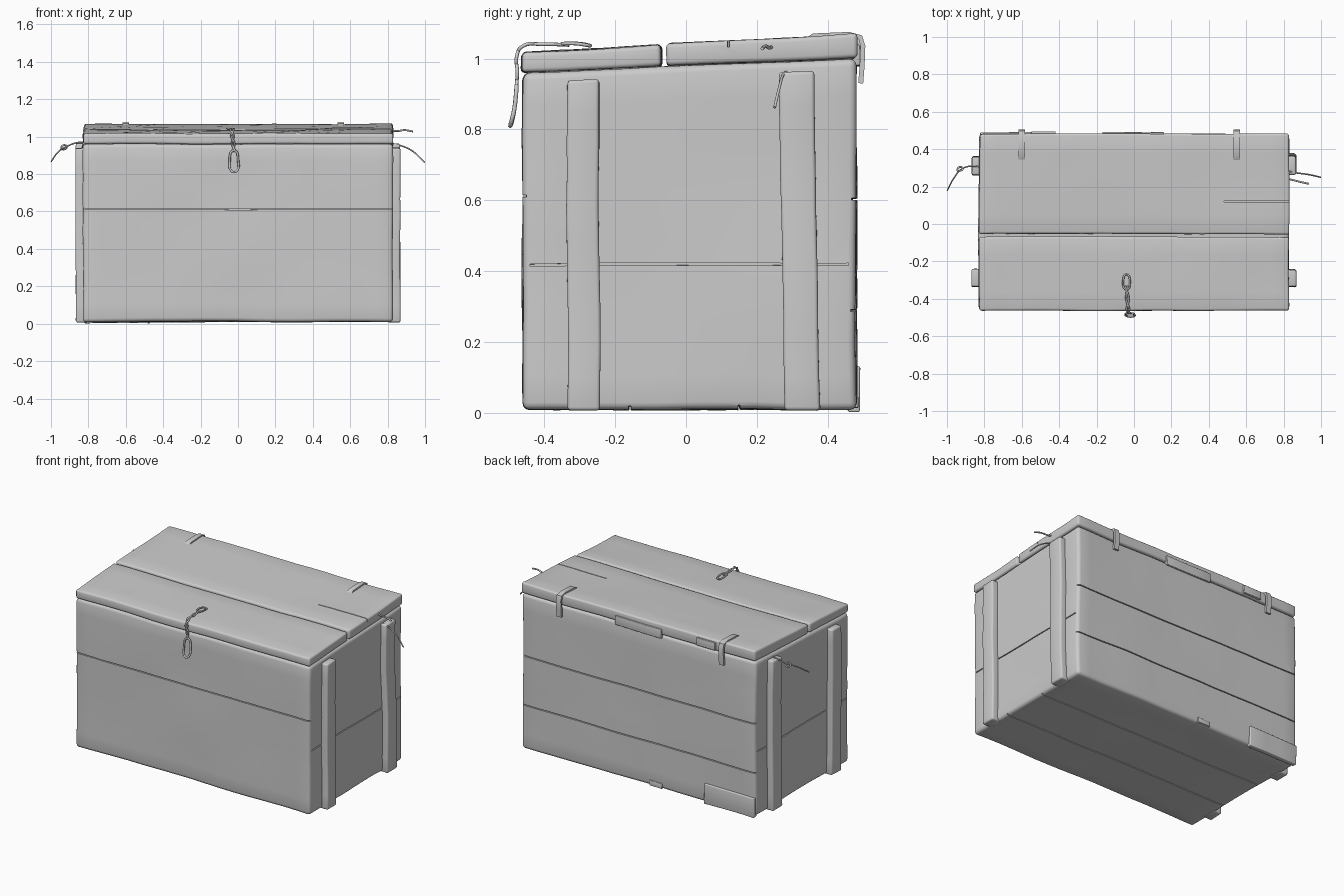
import bpy, bmesh, math
from mathutils import Vector, noise

if "Cube" in bpy.data.objects:
    bpy.data.objects.remove(bpy.data.objects["Cube"])


def warp(p):
    """Worn-wood waviness; the top of the crate also rises toward the back."""
    n = noise.noise_vector(p * 2.6 + Vector((3.1, 7.7, 1.3))) * 0.006
    n += noise.noise_vector(p * 9.0) * 0.002
    q = p + n
    q.z += 0.045 * p.y * max(p.z, 0) ** 4
    return q


def add_box(bm, lo, hi, lean=0.0, step=0.09):
    """Box from corner to corner, sliced into loops and warped."""
    part = bmesh.new()
    bmesh.ops.create_cube(part, size=1)
    for v in part.verts:
        v.co = Vector([lo[i] + (hi[i] - lo[i]) * (v.co[i] + 0.5) for i in range(3)])
    for i in range(3):
        n = int((hi[i] - lo[i]) / step)
        normal = Vector([float(i == k) for k in range(3)])
        for j in range(1, n):
            co = normal * (lo[i] + (hi[i] - lo[i]) * j / n)
            bmesh.ops.bisect_plane(part, geom=part.verts[:] + part.edges[:] + part.faces[:],
                                   plane_co=co, plane_no=normal)
    for v in part.verts:
        v.co.y += lean * (0.5 - v.co.z)
        v.co = warp(v.co)
    tmp = bpy.data.meshes.new("tmp")
    part.to_mesh(tmp)
    part.free()
    bm.from_mesh(tmp)
    bpy.data.meshes.remove(tmp)


def mesh_object(name, bm):
    me = bpy.data.meshes.new(name)
    bmesh.ops.recalc_face_normals(bm, faces=bm.faces[:])
    bm.to_mesh(me)
    bm.free()
    ob = bpy.data.objects.new(name, me)
    bpy.context.collection.objects.link(ob)
    return ob


def select(ob):
    bpy.ops.object.select_all(action='DESELECT')
    ob.select_set(True)
    bpy.context.view_layer.objects.active = ob


def board(name, lo, hi, bevel=0.012, lean=0.0, grooves=()):
    """Wooden part with rounded edges and optional cut grooves."""
    bm = bmesh.new()
    add_box(bm, lo, hi, lean)
    ob = mesh_object(name, bm)
    select(ob)
    m = ob.modifiers.new("round", 'BEVEL')
    m.width, m.segments, m.limit_method = bevel, 3, 'ANGLE'
    m.angle_limit = math.radians(50)
    m.use_clamp_overlap = False
    bpy.ops.object.modifier_apply(modifier=m.name)
    if grooves:
        cb = bmesh.new()
        for a, b in grooves:
            add_box(cb, a, b)
        cutter = mesh_object(name + "_cutter", cb)
        cutter.hide_render = True
        m = ob.modifiers.new("grooves", 'BOOLEAN')
        m.operation, m.solver, m.object = 'DIFFERENCE', 'EXACT', cutter
        bpy.ops.object.modifier_apply(modifier=m.name)
        bpy.data.objects.remove(cutter)
    select(ob)
    bpy.ops.object.shade_smooth_by_angle(angle=math.radians(35))
    return ob


def wire(name, points, radius=0.005, cyclic=False):
    cu = bpy.data.curves.new(name, 'CURVE')
    cu.dimensions = '3D'
    cu.bevel_depth, cu.bevel_resolution, cu.resolution_u = radius, 2, 6
    cu.use_fill_caps = True
    sp = cu.splines.new('BEZIER')
    sp.bezier_points.add(len(points) - 1)
    for bp, p in zip(sp.bezier_points, points):
        bp.co = p
        bp.handle_left_type = bp.handle_right_type = 'AUTO'
    sp.use_cyclic_u = cyclic
    ob = bpy.data.objects.new(name, cu)
    bpy.context.collection.objects.link(ob)
    select(ob)
    bpy.ops.object.convert(target='MESH')
    return ob


# crate body with plank seams on every side
g = 0.003
seams = [((-0.9, -0.50, 0.615 - g), (0.9, -0.449, 0.615 + g)),
         ((-0.9, 0.467, 0.60 - g), (0.9, 0.52, 0.60 + g)),
         ((-0.9, 0.467, 0.29 - g), (0.9, 0.52, 0.29 + g)),
         ((0.815, -0.44, 0.42 - g), (0.88, 0.46, 0.42 + g)),
         ((-0.88, -0.44, 0.42 - g), (-0.815, 0.46, 0.42 + g)),
         ((-0.9, -0.16 - g, -0.05), (0.9, -0.16 + g, 0.02)),
         ((-0.9, 0.15 - g, -0.05), (0.9, 0.15 + g, 0.02))]
board("crate_body", (-0.828, -0.46, 0.01), (0.828, 0.48, 0.978), 0.02, grooves=seams)

# two lid boards, the rear one with a split at its right end
board("lid_front_board", (-0.825, -0.464, 0.98), (0.828, -0.069, 1.041), 0.012)
board("lid_rear_board", (-0.825, -0.054, 0.98), (0.828, 0.483, 1.043), 0.012,
      grooves=[((0.48, 0.118, 1.025), (0.9, 0.123, 1.08))])

# upright battens on both ends
board("batten_right_front", (0.80, -0.335, 0.008), (0.868, -0.245, 0.95), 0.01)
board("batten_right_rear", (0.80, 0.27, 0.008), (0.866, 0.37, 0.95), 0.01, lean=0.02)
board("batten_left_front", (-0.866, -0.335, 0.008), (-0.80, -0.24, 0.95), 0.01)
board("batten_left_rear", (-0.866, 0.262, 0.008), (-0.80, 0.36, 0.955), 0.01)

# repair patch and splintered edge pieces on the back
board("back_patch", (-0.822, 0.46, 0.003), (-0.47, 0.491, 0.13), 0.005)
board("back_splinter", (-0.17, 0.46, 0.012), (-0.08, 0.487, 0.045), 0.004)
board("lid_edge_piece_middle", (-0.17, 0.47, 0.96), (0.16, 0.491, 1.015), 0.004)
board("lid_edge_piece_left", (-0.55, 0.47, 0.985), (-0.42, 0.495, 1.03), 0.004)

# bent strap hinges over the back edge
for side, x in (("left", -0.60), ("right", 0.55)):
    path = [(0.34, 1.05), (0.36, 1.064), (0.46, 1.068), (0.492, 1.06),
            (0.499, 1.035), (0.497, 0.98), (0.493, 0.93)]
    bm = bmesh.new()
    rows = [[bm.verts.new((x + s * 0.017, y, z)) for s in (-1, 1)] for y, z in path]
    for a, b in zip(rows, rows[1:]):
        bm.faces.new((a[0], a[1], b[1], b[0]))
    ob = mesh_object("hinge_strap_" + side, bm)
    m = ob.modifiers.new("thickness", 'SOLIDIFY')
    m.thickness, m.offset = 0.014, 0
    select(ob)
    bpy.ops.object.modifier_apply(modifier=m.name)
    bpy.ops.object.shade_smooth_by_angle(angle=math.radians(40))

# twisted wire latch on the front: staple, two strands, hanging loop
twist = [(-0.04, -0.33, 1.034), (-0.035, -0.40, 1.036), (-0.032, -0.462, 1.03),
         (-0.03, -0.478, 1.0), (-0.026, -0.476, 0.96), (-0.022, -0.478, 0.92)]
for k, name in enumerate(("latch_strand_a", "latch_strand_b")):
    s = 1 - 2 * k
    wire(name, [(x + s * 0.007 * (-1) ** i, y, z + 0.004) for i, (x, y, z) in enumerate(twist)])
wire("latch_loop", [(-0.022, -0.478, 0.925), (-0.045, -0.484, 0.86), (-0.038, -0.492, 0.82),
                    (-0.02, -0.496, 0.81), (0.0, -0.492, 0.825), (0.002, -0.484, 0.86)],
    0.006, True)
wire("latch_eye", [(-0.04, -0.27, 1.036), (-0.058, -0.30, 1.042), (-0.04, -0.35, 1.042),
                   (-0.022, -0.31, 1.042)], 0.005, True)

# loose wire ends on both sides
wire("left_wire", [(-0.80, 0.30, 0.968), (-0.86, 0.31, 0.968), (-0.92, 0.295, 0.945),
                   (-0.96, 0.25, 0.92), (-0.998, 0.18, 0.868)], 0.004)
wire("left_wire_knot", [(-0.93, 0.285, 0.955), (-0.945, 0.29, 0.94), (-0.93, 0.305, 0.932),
                        (-0.915, 0.295, 0.945)], 0.005, True)
wire("right_wire", [(0.80, 0.29, 0.965), (0.86, 0.275, 0.955), (0.93, 0.265, 0.925),
                    (0.998, 0.25, 0.862)], 0.004)
wire("right_upper_wire", [(0.81, 0.245, 1.035), (0.85, 0.235, 1.03), (0.89, 0.225, 1.035),
                          (0.935, 0.215, 1.028)], 0.005)
